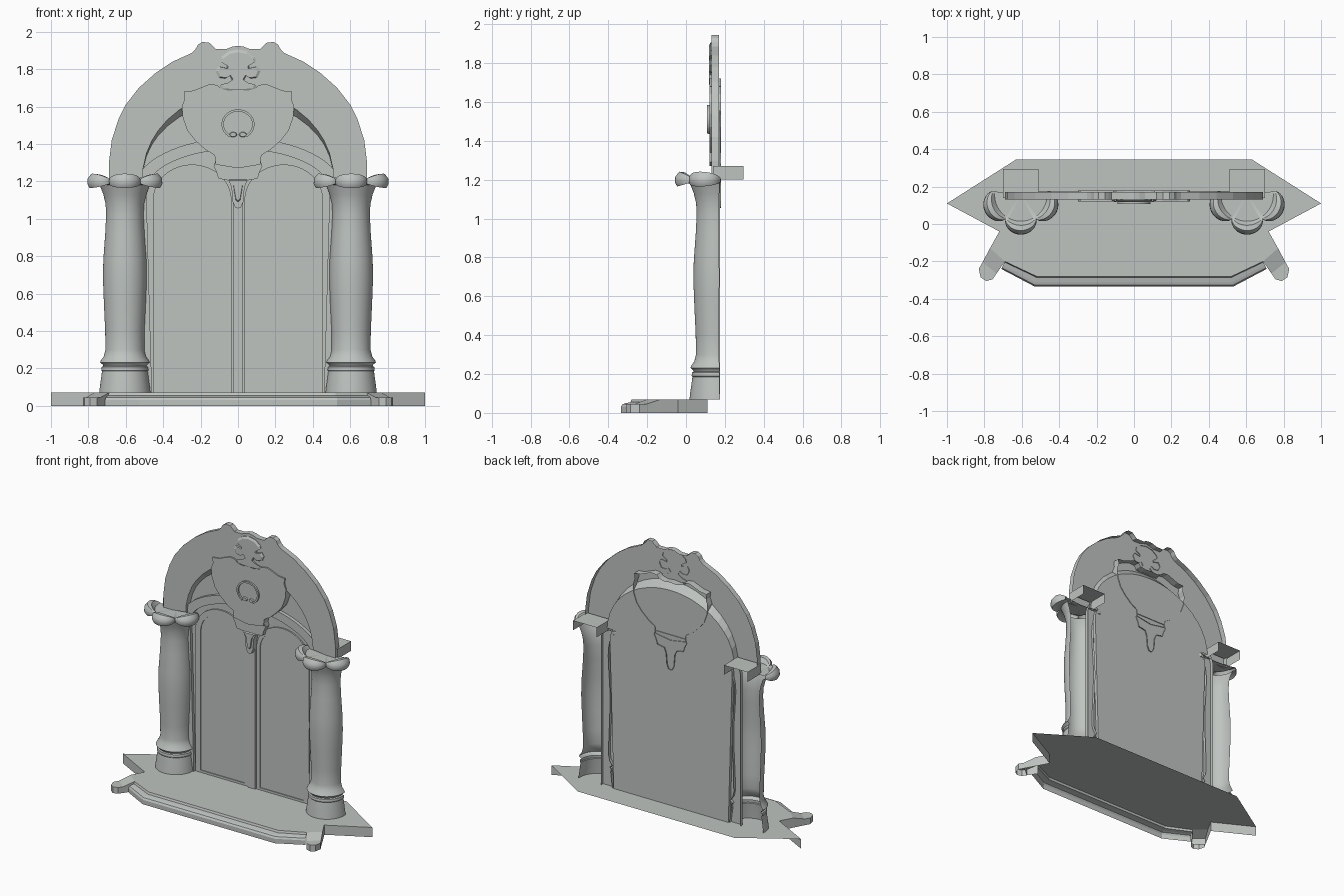
import bpy, bmesh, math

old = bpy.data.objects.get("Cube")
if old:
    bpy.data.objects.remove(old, do_unlink=True)

stone = bpy.data.materials.new("pale_grey_stone")
stone.use_nodes = True
colour = (0.52, 0.55, 0.53, 1)
stone.diffuse_color = colour
stone.node_tree.nodes["Principled BSDF"].inputs["Base Color"].default_value = colour


def finish(name, verts, faces, smooth=False):
    mesh = bpy.data.meshes.new(name)
    mesh.from_pydata(verts, [], faces)
    bm = bmesh.new()
    bm.from_mesh(mesh)
    bmesh.ops.remove_doubles(bm, verts=bm.verts, dist=0.0005)
    bmesh.ops.recalc_face_normals(bm, faces=bm.faces)
    bm.to_mesh(mesh)
    bm.free()
    mesh.materials.append(stone)
    obj = bpy.data.objects.new(name, mesh)
    bpy.context.collection.objects.link(obj)
    if smooth:
        bpy.ops.object.select_all(action='DESELECT')
        obj.select_set(True)
        bpy.context.view_layer.objects.active = obj
        bpy.ops.object.shade_smooth_by_angle(angle=math.radians(40))
    return obj


def loft(name, loops, closed=False, cap_first=False, cap_last=False, smooth=False):
    """Bridge loops that all have the same number of points."""
    n = len(loops[0])
    verts = [p for loop in loops for p in loop]
    faces = []
    for k in range(len(loops) - 1):
        for i in range(n if closed else n - 1):
            a, b = k * n + i, k * n + (i + 1) % n
            faces.append((a, b, b + n, a + n))
    if cap_first:
        faces.append(tuple(range(n)))
    if cap_last:
        faces.append(tuple(range(len(verts) - n, len(verts))))
    return finish(name, verts, faces, smooth)


def mirror(half):
    """Complete a half outline that runs from +x to the centre line."""
    return half + [(-x, z) for x, z in reversed(half) if x > 0.0001]


def at_y(outline, y):
    return [(x, y, z) for x, z in outline]


def shrink(outline, s, cx, cz):
    return [(cx + (x - cx) * s, cz + (z - cz) * s) for x, z in outline]


def plate(name, outline, front, back, bevel=1.0):
    """Front face with side walls, open behind."""
    cx = sum(p[0] for p in outline) / len(outline)
    cz = sum(p[1] for p in outline) / len(outline)
    loops = [at_y(shrink(outline, bevel, cx, cz), front)]
    if bevel < 1:
        loops.append(at_y(outline, front + 0.008))
    loops.append(at_y(outline, back))
    return loft(name, loops, True, cap_first=True)


def ellipse(cx, cz, a, b, start=0, end=180, n=32):
    angles = [math.radians(start + (end - start) * i / n) for i in range(n + 1)]
    return [(cx + a * math.cos(t), cz + b * math.sin(t)) for t in angles]


def arch(cx, half, bottom, spring, rise):
    return [(cx + half, bottom)] + ellipse(cx, spring, half, rise) + [(cx - half, bottom)]


# Floor slab
top = [(0.63, 0.345), (1, 0.11), (0.72, -0.04), (0.77, -0.13), (0.69, -0.2), (0.52, -0.28)]
top += [(-x, y) for x, y in reversed(top)]
finish("floor_slab", [(x, y, 0.07) for x, y in top], [tuple(range(len(top)))])

# Moulded front step: bridges the slab edge to a wider lower edge
inner = [(0.69, -0.2), (0.52, -0.28), (-0.52, -0.28), (-0.69, -0.2)]
outer = [(0.71, -0.24), (0.53, -0.335), (-0.53, -0.335), (-0.71, -0.24)]
step_profile = [(0, 0.07), (0.1, 0.055), (0.55, 0.05), (0.85, 0.045), (1, 0.032), (1, 0)]
loft("front_step", [[(p[0] + (q[0] - p[0]) * t, p[1] + (q[1] - p[1]) * t, z)
                     for p, q in zip(inner, outer)] for t, z in step_profile])

# Slab side walls and splayed feet
foot = [(0.81, -0.205), (0.83, -0.24), (0.82, -0.285), (0.79, -0.305),
        (0.755, -0.295), (0.735, -0.265)]
for side, s in (("left", 1), ("right", -1)):
    wall = [(1, 0.11), (0.72, -0.04), (0.77, -0.13)]
    loft(side + "_slab_wall", [[(s * x, y, z) for x, y in wall] for z in (0.07, 0)])
    loft(side + "_foot", [[(s * x, y, z) for x, y in foot] for z in (0.045, 0)],
         True, cap_first=True)
    a, b, c, d = (0.77, -0.13), (0.81, -0.205), (0.735, -0.265), (0.69, -0.2)
    ramp = [(s * p[0], p[1], z) for p, z in ((a, 0.07), (b, 0.045), (c, 0.045), (d, 0.07))]
    low = [(x, y, 0) for x, y, z in ramp]
    finish(side + "_foot_ramp", ramp + low, [(0, 1, 2, 3), (0, 1, 5, 4), (2, 3, 7, 6)])

# Half-round columns with petal capitals, open at the back
shaft = [(0.137, 0.07), (0.135, 0.09), (0.122, 0.185), (0.126, 0.19), (0.124, 0.208),
         (0.115, 0.212), (0.118, 0.22), (0.133, 0.232), (0.128, 0.243), (0.112, 0.265),
         (0.104, 0.3), (0.105, 0.4), (0.112, 0.55), (0.117, 0.68), (0.115, 0.78),
         (0.105, 0.92), (0.1, 1.02), (0.103, 1.08), (0.115, 1.13), (0.135, 1.18)]
# Petal rows: radius, extra radius at petal tip, height, extra height at petal
petals = [(0.135, 0, 1.18, 0), (0.14, 0.025, 1.185, 0), (0.15, 0.05, 1.19, -0.025),
          (0.15, 0.062, 1.2, -0.015), (0.15, 0.06, 1.206, 0.01), (0.15, 0.04, 1.208, 0.033),
          (0.147, 0.015, 1.208, 0.03), (0.14, 0, 1.208, 0), (0.001, 0, 1.208, 0)]
sweep = [8 - 196 * i / 72 for i in range(73)]
for side, cx in (("left", 0.605), ("right", -0.605)):
    def ring(r, dr, z, dz):
        loop = []
        for deg in sweep:
            m = abs(math.cos(math.pi * (deg + 90) / 65)) ** 0.6
            t = math.radians(deg)
            loop.append((cx + (r + dr * m) * math.cos(t),
                         0.155 + (r + dr * m) * math.sin(t), z + dz * m))
        return loop
    loft(side + "_column", [ring(r, 0, z, 0) for r, z in shaft], smooth=True)
    loft(side + "_capital", [ring(*row) for row in petals], smooth=True)

    # Block behind the capital: top and side walls only
    s = 1 if cx > 0 else -1
    section = [(0.51, 1.2), (0.51, 1.27), (0.7, 1.27), (0.7, 1.2)]
    loft(side + "_impost", [[(s * x, y, z) for x, z in section] for y in (0.14, 0.295)])

# Arch hood: outline with two bumps, hollow behind, sloping to the tympanum
hood = [(0.69, 1.2), (0.69, 1.3), (0.675, 1.42), (0.64, 1.53), (0.6, 1.61), (0.53, 1.7),
        (0.44, 1.78), (0.35, 1.84), (0.25, 1.885), (0.228, 1.905), (0.215, 1.93),
        (0.19, 1.945), (0.155, 1.942), (0.135, 1.925), (0.12, 1.908), (0.06, 1.908),
        (0.03, 1.92), (0, 1.925)]
hood = mirror(hood)


def under_hood(a, b):
    angles = [max(0, math.atan2(z - 1.22, abs(x))) for x, z in hood]
    return [(math.copysign(a, x) * math.cos(t), 1.22 + b * math.sin(t))
            for (x, z), t in zip(hood, angles)]


loft("arch_hood", [at_y(hood, 0.17), at_y(hood, 0.13), at_y(under_hood(0.51, 0.46), 0.13),
                   at_y(under_hood(0.51, 0.41), 0.175)])
finish("tympanum", at_y(under_hood(0.51, 0.41), 0.175), [tuple(range(len(hood)))])

# Door surround
surround_in = arch(0, 0.49, 0.07, 1.15, 0.222)
surround_in[0], surround_in[-1] = (0.46, 0.07), (-0.46, 0.07)
surround_out = arch(0, 0.56, 0.07, 1.15, 0.283)
loft("door_surround", [at_y(surround_out, 0.175), at_y(surround_out, 0.15),
                       at_y(surround_in, 0.15), at_y(surround_in, 0.172)])

# Door leaves with arched mouldings
finish("door_backing", at_y(surround_in, 0.172), [tuple(range(len(surround_in)))])
for side, s in (("left", 1), ("right", -1)):
    edge = arch(s * 0.245, 0.21, 0.072, 1.1, 0.19)
    panel = arch(s * 0.238, 0.175, 0.088, 1.1, 0.155)
    loft(side + "_door_moulding", [at_y(edge, 0.172), at_y(edge, 0.162), at_y(panel, 0.162),
                                   at_y(panel, 0.168)], True, cap_last=True)
plate("door_centre_post", [(0.028, 0.07), (0.028, 1.2), (-0.028, 1.2), (-0.028, 0.07)],
      0.155, 0.172)

# Shield cartouche and its hanging finial
shield = mirror([(0, 1.27), (0.12, 1.29), (0.125, 1.34), (0.175, 1.37), (0.23, 1.42),
                 (0.27, 1.47), (0.295, 1.54), (0.3, 1.6), (0.285, 1.64), (0.29, 1.68),
                 (0.24, 1.685), (0.19, 1.705), (0.15, 1.72), (0.11, 1.715), (0.09, 1.695),
                 (0.05, 1.685), (0, 1.69)])
plate("shield", shield, 0.12, 0.18)
finial = mirror([(0.12, 1.31), (0.13, 1.28), (0.115, 1.25), (0.105, 1.215), (0.05, 1.205),
                 (0.035, 1.17), (0.028, 1.09), (0.015, 1.06), (0, 1.055)])
plate("finial", finial, 0.13, 0.18)
drop = mirror([(0.05, 1.21), (0.025, 1.18), (0.012, 1.1), (0, 1.09)])
plate("finial_drop", drop, 0.122, 0.135, 0.9)

# Oval medallion with two curled ends below
rim = ellipse(0, 1.505, 0.088, 0.08, -58, 238, 40)
core = ellipse(0, 1.505, 0.076, 0.068, -58, 238, 40)
loft("medallion_rim", [at_y(rim, 0.12), at_y(rim, 0.108), at_y(core, 0.108), at_y(core, 0.12)])
for side, s in (("left", 1), ("right", -1)):
    plate(side + "_medallion_curl", ellipse(s * 0.026, 1.45, 0.02, 0.014, 0, 345, 15),
          0.11, 0.12, 0.8)

# Crest ornament
crest = mirror([(0, 1.68), (0.09, 1.685), (0.1, 1.71), (0.06, 1.72), (0.03, 1.74),
                (0.045, 1.765), (0.07, 1.75), (0.105, 1.755), (0.12, 1.79), (0.105, 1.815),
                (0.06, 1.805), (0.06, 1.82), (0.095, 1.84), (0.09, 1.865), (0.05, 1.895),
                (0, 1.905)])
plate("crest", crest, 0.118, 0.135, 0.88)
